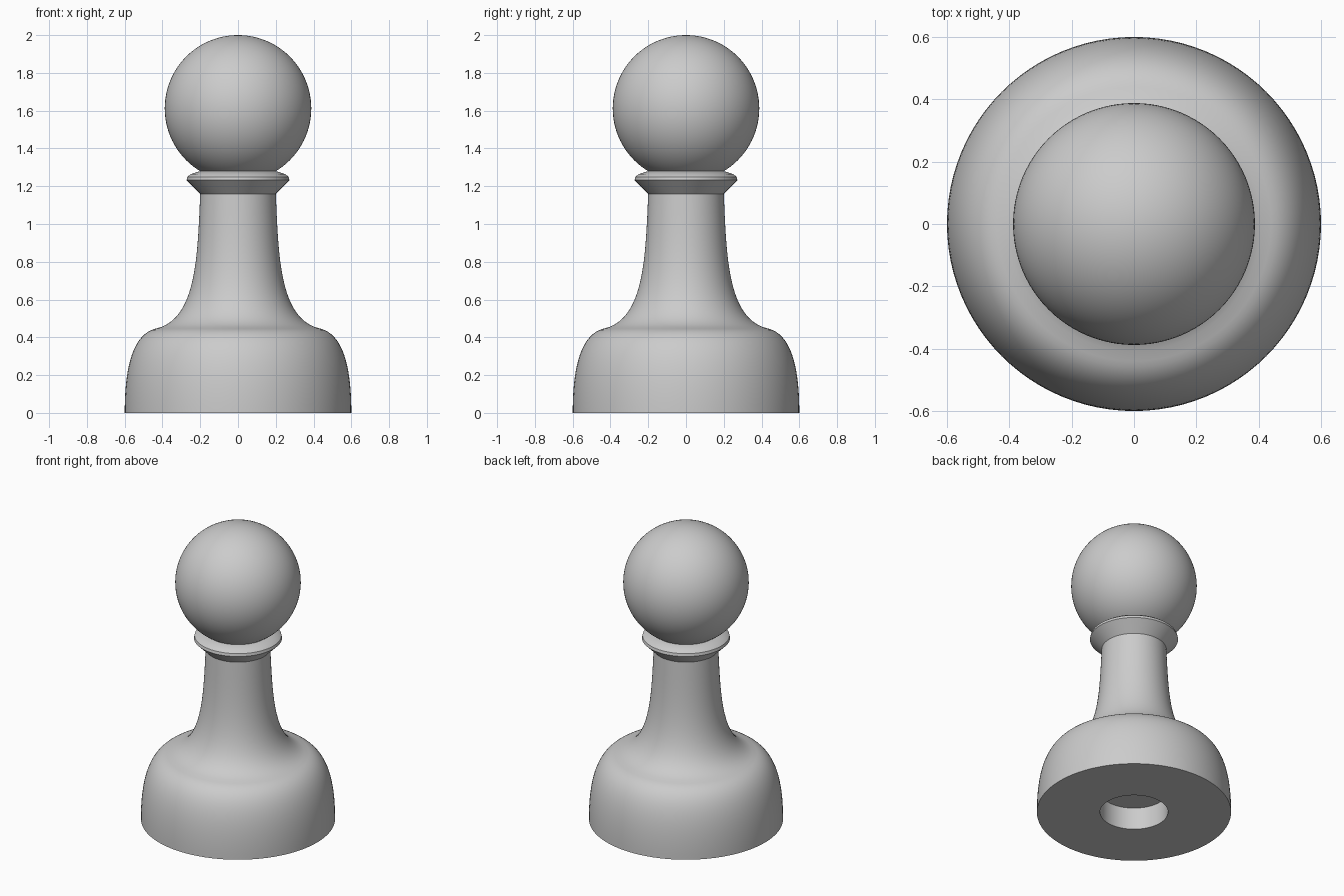
import bpy
import math
from mathutils import Vector
from mathutils.geometry import interpolate_bezier

cube = bpy.data.objects.get("Cube")
if cube:
    bpy.data.objects.remove(cube)

SEGMENTS = 96

grey = bpy.data.materials.new("plain grey")
grey.use_nodes = True
colour = (0.6, 0.6, 0.6, 1)
grey.diffuse_color = colour
grey.node_tree.nodes["Principled BSDF"].inputs["Base Color"].default_value = colour


def finish(obj, name):
    obj.name = obj.data.name = name
    obj.data.materials.append(grey)
    bpy.ops.object.select_all(action='DESELECT')
    obj.select_set(True)
    bpy.context.view_layer.objects.active = obj
    bpy.ops.object.shade_smooth_by_angle(angle=math.radians(25))


def bezier(*points, steps=20):
    """Sampled cubic curve through (radius, height) control points."""
    return [(p.x, p.y) for p in interpolate_bezier(*[Vector(p) for p in points], steps)]


def lathe(name, profile):
    """Revolve a (radius, height) profile, listed bottom to top, and cap both ends."""
    verts, faces = [], []
    n = SEGMENTS
    for r, z in profile:
        for i in range(n):
            a = math.tau * i / n
            verts.append((r * math.cos(a), r * math.sin(a), z))
    for k in range(len(profile) - 1):
        for i in range(n):
            j = (i + 1) % n
            faces.append((k * n + i, k * n + j, (k + 1) * n + j, (k + 1) * n + i))
    last = (len(profile) - 1) * n
    faces.append(tuple(reversed(range(n))))
    faces.append(tuple(range(last, last + n)))
    mesh = bpy.data.meshes.new(name)
    mesh.from_pydata(verts, [], faces)
    obj = bpy.data.objects.new(name, mesh)
    bpy.context.collection.objects.link(obj)
    finish(obj, name)


# Base and stem in one sweep, starting inside the round recess underneath
recess = [(0.21, 0.15), (0.21, 0)]
base = bezier((0.6, 0), (0.6, 0.22), (0.565, 0.41), (0.44, 0.445))
stem = bezier((0.44, 0.445), (0.22, 0.49), (0.215, 0.82), (0.2, 1.16))
lathe("base_and_stem", recess + base + stem[1:])

# Flared collar
lathe("collar", [(0.2, 1.16), (0.272, 1.232), (0.268, 1.25), (0.25, 1.264), (0.2, 1.28)])

# Round head
bpy.ops.mesh.primitive_uv_sphere_add(segments=SEGMENTS, ring_count=48, radius=0.388,
                                     location=(0, 0, 1.612))
finish(bpy.context.object, "head")
